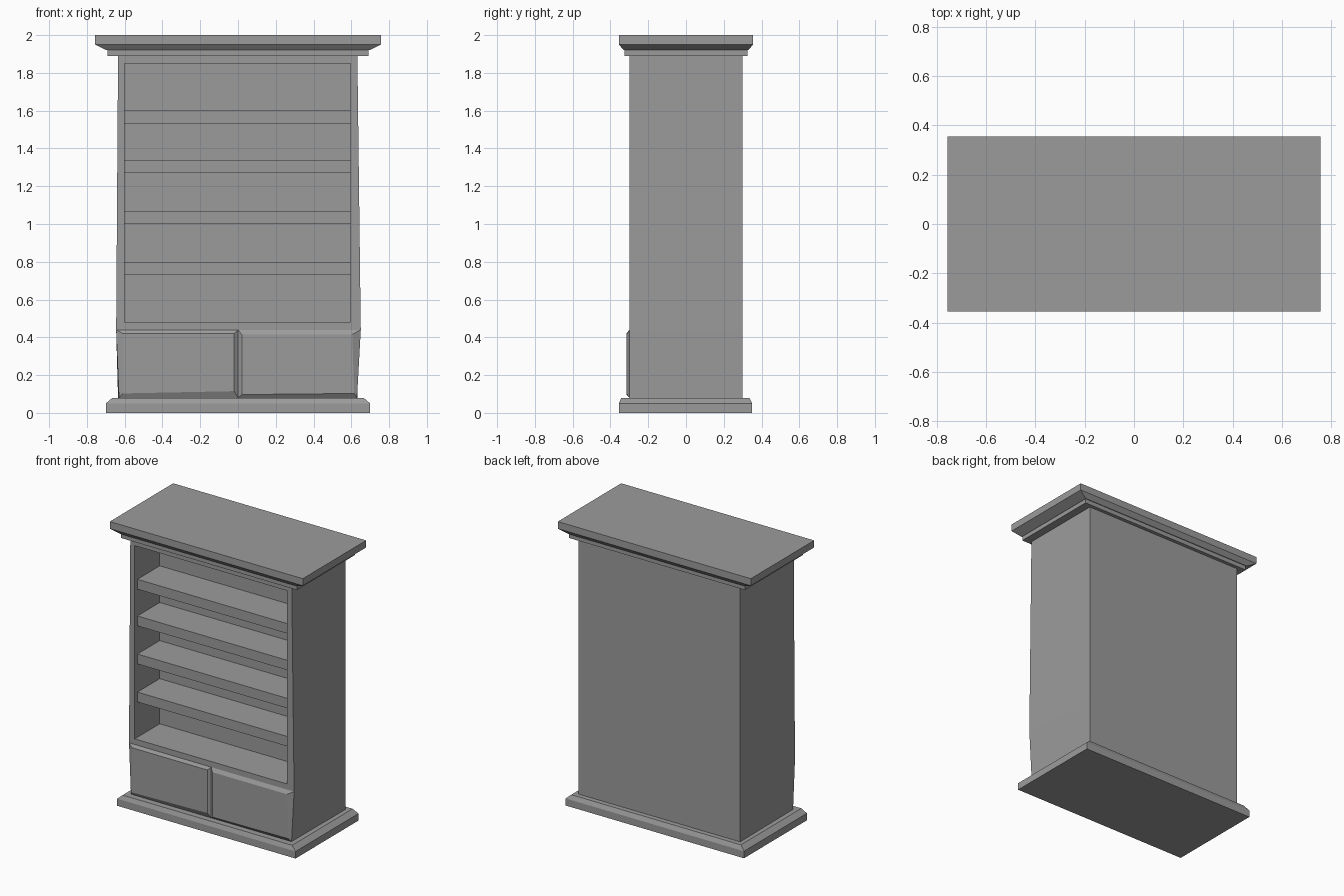
import bpy
import bmesh

if "Cube" in bpy.data.objects:
    bpy.data.objects.remove(bpy.data.objects["Cube"], do_unlink=True)

# One plain grey for the whole cabinet
GREY = (0.33, 0.33, 0.33, 1)
grey = bpy.data.materials.new("grey")
grey.use_nodes = True
grey.diffuse_color = GREY
grey.node_tree.nodes["Principled BSDF"].inputs["Base Color"].default_value = GREY


def loft(name, rings, shape=None):
    """Join four-cornered rings into a closed solid; shape(bm) may edit it."""
    bm = bmesh.new()
    loops = [[bm.verts.new(p) for p in ring] for ring in rings]
    for a, b in zip(loops, loops[1:]):
        for i in range(4):
            j = (i + 1) % 4
            bm.faces.new((a[i], a[j], b[j], b[i]))
    bm.faces.new(loops[0])
    bm.faces.new(loops[-1])
    bmesh.ops.recalc_face_normals(bm, faces=bm.faces)
    if shape:
        shape(bm)
    mesh = bpy.data.meshes.new(name)
    bm.to_mesh(mesh)
    bm.free()
    mesh.materials.append(grey)
    obj = bpy.data.objects.new(name, mesh)
    bpy.context.collection.objects.link(obj)
    return obj


def rect(z, x, front, back):
    return [(-x, front, z), (x, front, z), (x, back, z), (-x, back, z)]


def moulding(name, profile):
    return loft(name, [rect(*step) for step in profile])


# Opening of the shelf compartment
LEFT, RIGHT, LOW, HIGH, BACK = -0.60, 0.595, 0.48, 1.85, -0.02
FRONT = -0.30


def carve_opening(bm):
    face = max((f for f in bm.faces if f.normal.y < -0.9),
               key=lambda f: f.calc_center_median().z)
    bmesh.ops.inset_individual(bm, faces=[face], thickness=0.03)
    mid = face.calc_center_median()
    for v in face.verts:
        v.co.x = RIGHT if v.co.x > mid.x else LEFT
        v.co.z = HIGH if v.co.z > mid.z else LOW
    deep = bmesh.ops.extrude_discrete_faces(bm, faces=[face])["faces"][0]
    for v in deep.verts:
        v.co.y = BACK


# Carcass: front corners bulge slightly at the top of the doors
body_rings = []
for z, left, right in ((0.08, -0.63, 0.63), (0.44, -0.645, 0.65), (1.89, -0.635, 0.632)):
    body_rings.append([(left, FRONT, z), (right, FRONT, z),
                       (0.632, 0.30, z), (-0.635, 0.30, z)])
loft("cabinet_body", body_rings, carve_opening)

# Plinth and cornice
moulding("plinth", [(0, 0.70, -0.355, 0.35), (0.05, 0.70, -0.355, 0.35),
                    (0.08, 0.665, -0.343, 0.335)])
moulding("cornice_lower", [(1.89, 0.69, -0.325, 0.325), (1.92, 0.69, -0.325, 0.325)])
moulding("cornice_top", [(1.92, 0.695, -0.33, 0.33), (1.95, 0.757, -0.355, 0.355),
                         (2.0, 0.757, -0.355, 0.355)])

# Four shelves, set a little behind the frame
for n, top in enumerate((0.80, 1.07, 1.34, 1.60)):
    slab = [[(x, y, z) for x, y in ((LEFT, -0.27), (RIGHT, -0.27),
                                    (RIGHT, BACK), (LEFT, BACK))]
            for z in (top - 0.07, top)]
    loft(f"shelf_{n + 1}", slab)


# Two bevelled, slightly uneven door panels
def door(name, outer, inner):
    loft(name, [[(x, y, z) for x, z in ring]
                for ring, y in ((outer, FRONT), (inner, -0.315))])


door("right_door",
     [(-0.645, 0.44), (0, 0.44), (0, 0.08), (-0.63, 0.08)],
     [(-0.61, 0.42), (-0.02, 0.42), (-0.02, 0.115), (-0.61, 0.103)])
door("left_door",
     [(0, 0.44), (0.65, 0.44), (0.63, 0.08), (0, 0.08)],
     [(0.02, 0.415), (0.605, 0.415), (0.615, 0.103), (0.02, 0.097)])
